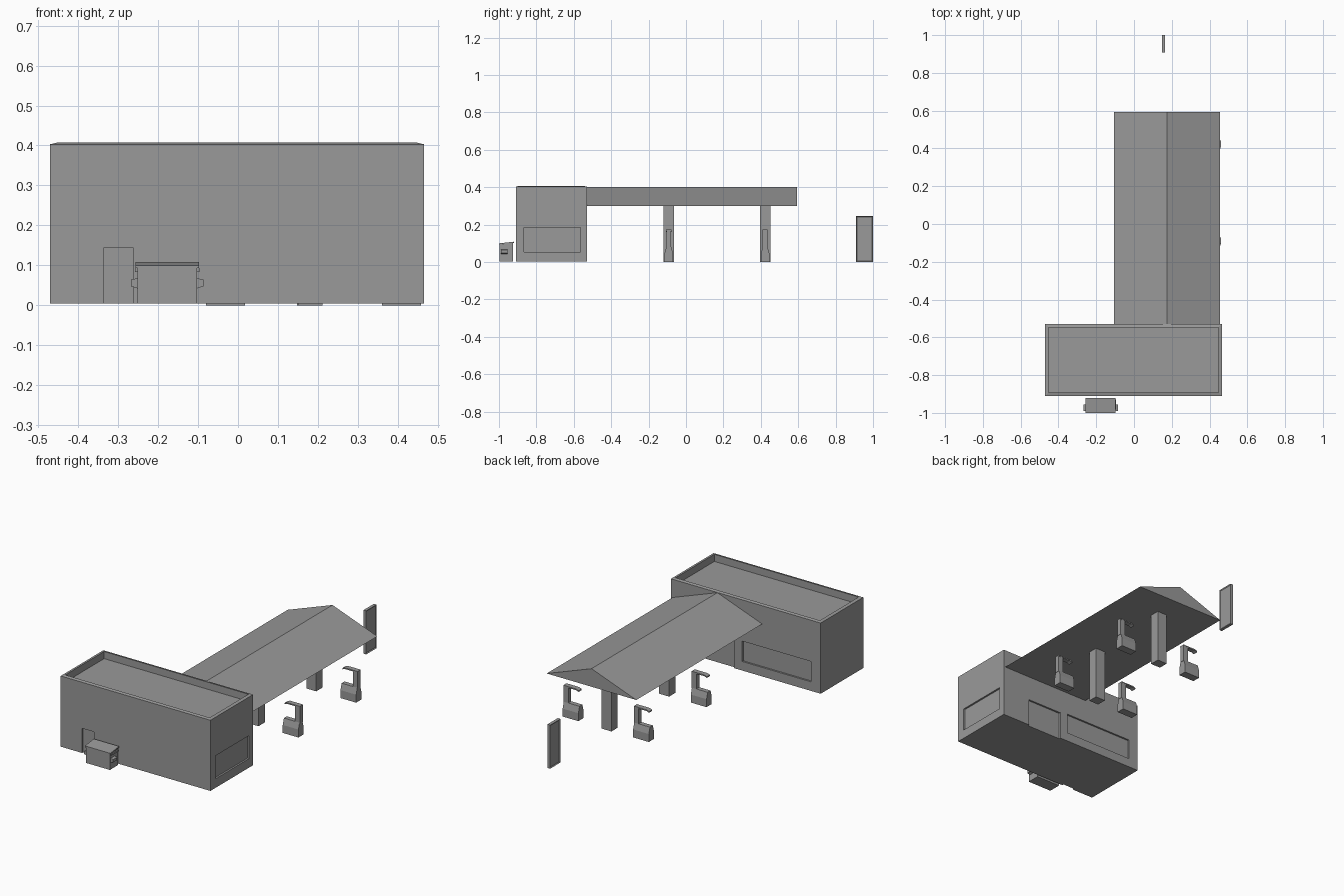
import bpy, bmesh

cube = bpy.data.objects.get("Cube")
if cube:
    bpy.data.objects.remove(cube)

# Single plain colour
grey = bpy.data.materials.new("plain grey")
grey.use_nodes = True
tone = (0.32, 0.32, 0.32, 1)
grey.diffuse_color = tone
grey.node_tree.nodes["Principled BSDF"].inputs["Base Color"].default_value = tone


def finish(name, bm):
    bmesh.ops.recalc_face_normals(bm, faces=bm.faces)
    mesh = bpy.data.meshes.new(name)
    bm.to_mesh(mesh)
    bm.free()
    mesh.materials.append(grey)
    obj = bpy.data.objects.new(name, mesh)
    bpy.context.collection.objects.link(obj)
    return obj


def add_box(bm, x, y, z):
    """Add a box from (low, high) ranges; return its faces."""
    verts = bmesh.ops.create_cube(bm, size=1)["verts"]
    for v in verts:
        v.co = [r[0] if c < 0 else r[1] for c, r in zip(v.co, (x, y, z))]
    return list({f for v in verts for f in v.link_faces})


def box(name, x, y, z):
    bm = bmesh.new()
    add_box(bm, x, y, z)
    return finish(name, bm)


def prism(bm, profile, low, high, axis):
    """Extrude a 2D profile (other coordinate, z) along the x or y axis."""
    place = (lambda p, d: (d, p[0], p[1])) if axis == "x" else (lambda p, d: (p[0], d, p[1]))
    a = [bm.verts.new(place(p, low)) for p in profile]
    b = [bm.verts.new(place(p, high)) for p in profile]
    bm.faces.new(a)
    bm.faces.new(b)
    for i in range(len(a)):
        j = (i + 1) % len(a)
        bm.faces.new((a[i], a[j], b[j], b[i]))


def carve(obj, x, y, z):
    """Cut a shallow recess into an object."""
    cutter = box("cutter", x, y, z)
    mod = obj.modifiers.new("recess", "BOOLEAN")
    mod.operation = "DIFFERENCE"
    mod.solver = "EXACT"
    mod.object = cutter
    bpy.context.view_layer.objects.active = obj
    bpy.ops.object.modifier_apply(modifier=mod.name)
    bpy.data.objects.remove(cutter)


# Shop building: sloped parapet cap around a sunken flat roof
bm = bmesh.new()
faces = add_box(bm, (-0.47, 0.465), (-0.91, -0.53), (0.004, 0.403))
top = max(faces, key=lambda f: f.calc_center_median().z)
bmesh.ops.inset_region(bm, faces=[top], thickness=0.024, depth=0.004)
bmesh.ops.inset_region(bm, faces=[top], thickness=0.0005)
for v in top.verts:
    v.co.z -= 0.04
building = finish("shop_building", bm)

# Recessed doors and windows
depth = 0.01
carve(building, (-0.337, -0.262), (-0.95, -0.91 + depth), (-0.05, 0.143))
carve(building, (0.07, 0.288), (-0.53 - depth, -0.5), (-0.05, 0.16))
carve(building, (-0.41, 0.02), (-0.53 - depth, -0.5), (0.055, 0.17))
carve(building, (0.465 - depth, 0.5), (-0.865, -0.565), (0.055, 0.185))

# Gabled canopy with flat underside
bm = bmesh.new()
prism(bm, [(-0.105, 0.3), (0.455, 0.3), (0.175, 0.402)], -0.53, 0.593, "y")
finish("canopy_roof", bm)

# Canopy pillars and fuel pumps
for row, y in (("front", -0.092), ("back", 0.423)):
    box(row + "_pillar", (0.15, 0.212), (y - 0.028, y + 0.028), (0, 0.3))
    for side, x in (("right", -0.03), ("left", 0.41)):
        bm = bmesh.new()
        # Base with tapered shoulders
        prism(bm, [(y - 0.023, 0), (y + 0.023, 0), (y + 0.023, 0.045),
                   (y + 0.013, 0.08), (y - 0.013, 0.08), (y - 0.023, 0.045)],
              x - 0.05, x + 0.048, "x")
        # Upright and overhanging top
        add_box(bm, (x + 0.02, x + 0.05), (y - 0.013, y + 0.013), (0.075, 0.172))
        prism(bm, [(x - 0.045, 0.16), (x - 0.03, 0.166), (x + 0.05, 0.166),
                   (x + 0.05, 0.173), (x - 0.03, 0.173), (x - 0.045, 0.167)],
              y - 0.014, y + 0.014, "y")
        finish(f"{row}_{side}_pump", bm)

# Waste container with sloping lid and side lugs
bm = bmesh.new()
prism(bm, [(-0.997, 0.004), (-0.925, 0.004), (-0.925, 0.102), (-0.997, 0.093)],
      -0.252, -0.102, "x")
finish("container_body", bm)
bm = bmesh.new()
prism(bm, [(-1.0, 0.093), (-0.92, 0.102), (-0.92, 0.109), (-1.0, 0.1)],
      -0.256, -0.098, "x")
finish("container_lid", bm)
for name, sign in (("right", -1), ("left", 1)):
    bm = bmesh.new()
    edge = -0.177 + sign * 0.074
    prism(bm, [(edge, 0.042), (edge + sign * 0.017, 0.048),
               (edge + sign * 0.017, 0.064), (edge, 0.068)], -0.99, -0.955, "y")
    finish(name + "_container_lug", bm)
    box(name + "_container_rib", sorted((edge, edge + sign * 0.007)),
        (-0.99, -0.93), (0.084, 0.094))

# Roadside sign with framed faces
bm = bmesh.new()
faces = add_box(bm, (0.148, 0.165), (0.908, 1.0), (0, 0.246))
bm.normal_update()
panels = [f for f in faces if abs(f.normal.x) > 0.9]
bmesh.ops.inset_individual(bm, faces=panels, thickness=0.008, depth=-0.004)
finish("roadside_sign", bm)
